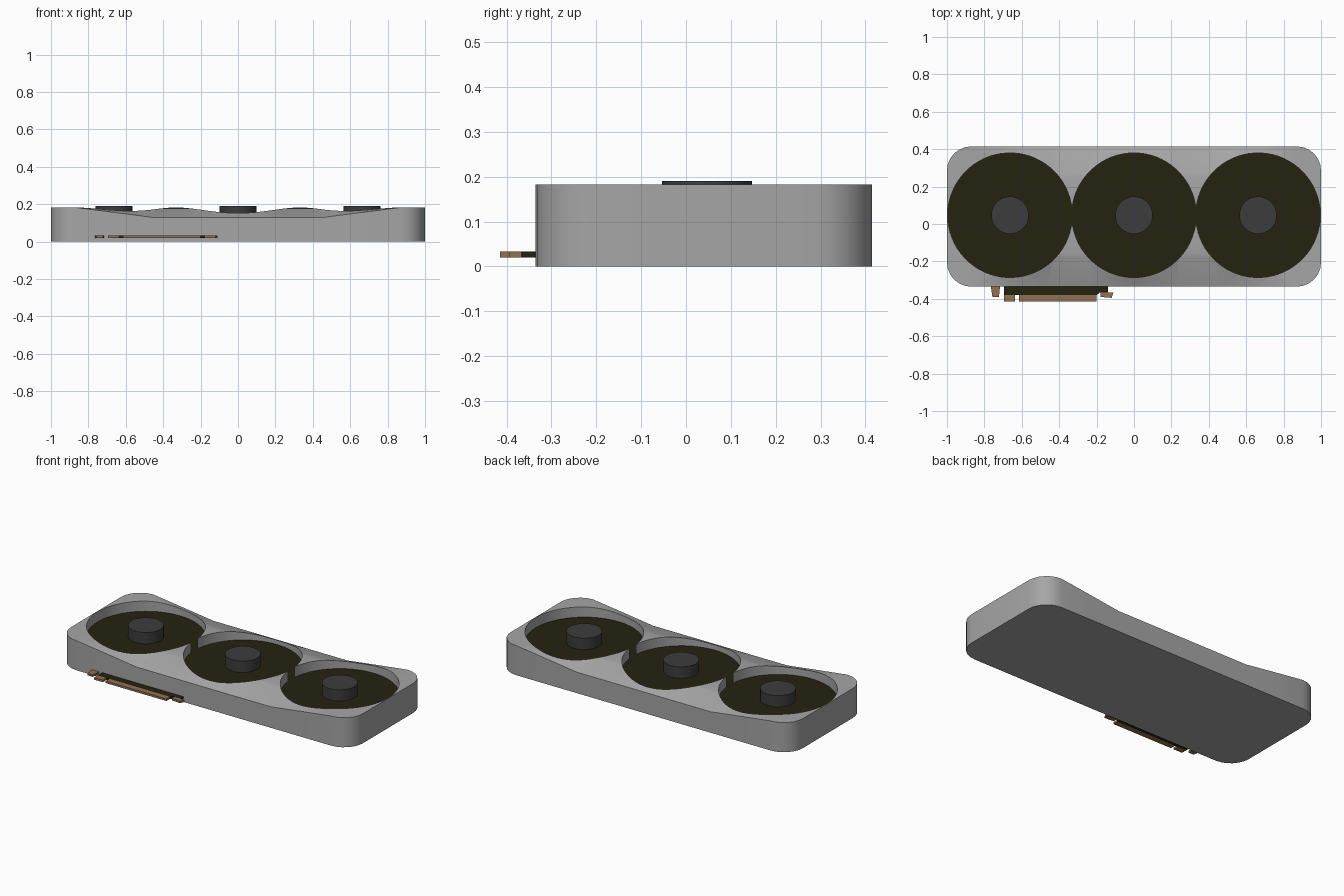
import bpy, bmesh, math

if "Cube" in bpy.data.objects:
    bpy.data.objects.remove(bpy.data.objects["Cube"])


def mat(name, rgb):
    m = bpy.data.materials.new(name)
    m.diffuse_color = (*rgb, 1)
    m.use_nodes = True
    m.node_tree.nodes["Principled BSDF"].inputs["Base Color"].default_value = m.diffuse_color
    return m


GREY = mat("shell grey", (0.38, 0.38, 0.38))
OLIVE = mat("dark olive", (0.018, 0.016, 0.005))
CHARCOAL = mat("hub charcoal", (0.045, 0.045, 0.047))
COPPER = mat("contact copper", (0.29, 0.16, 0.085))

FAN_X, FAN_Y, FAN_R, FLOOR_Z = 0.663, 0.047, 0.333, 0.12
Y0, Y1, TOP = -0.335, 0.415, 0.183


def finish(bm, name, mats, smooth=True):
    bmesh.ops.recalc_face_normals(bm, faces=bm.faces[:])
    me = bpy.data.meshes.new(name)
    bm.to_mesh(me)
    bm.free()
    ob = bpy.data.objects.new(name, me)
    bpy.context.collection.objects.link(ob)
    for m in mats:
        me.materials.append(m)
    if smooth:
        bpy.ops.object.select_all(action='DESELECT')
        ob.select_set(True)
        bpy.context.view_layer.objects.active = ob
        bpy.ops.object.shade_smooth_by_angle(angle=math.radians(25))
    return ob


def arc(cx, cy, r, a0, a1, n):
    """Points along an arc, leaving out the last one."""
    return [(cx + r * math.cos(a0 + (a1 - a0) * i / n),
             cy + r * math.sin(a0 + (a1 - a0) * i / n)) for i in range(n)]


def top_height(x, y):
    """Level at the ends, dipping towards the middle of both long edges."""
    t = min(1, max(0, (0.86 - abs(x)) / 0.40))
    return TOP - 0.053 * t * (abs(y - 0.04) / 0.375) ** 4


# Outer outline: rounded rectangle with extra points along the long edges
R = 0.13
outline = []
for cx, cy, a in ((1 - R, Y1 - R, 0), (-1 + R, Y1 - R, 1), (-1 + R, Y0 + R, 2), (1 - R, Y0 + R, 3)):
    outline += arc(cx, cy, R, a * math.pi / 2, (a + 1) * math.pi / 2, 6)
    end = (a + 1) * math.pi / 2
    outline.append((cx + R * math.cos(end), cy + R * math.sin(end)))
    if a in (0, 2):
        s = 1 if a == 0 else -1
        outline += [(s * x, Y1 if a == 0 else Y0) for x in (0.66, 0.46, 0.23, 0, -0.23, -0.46, -0.66)]

# Opening: three circles that just run into each other
c = math.acos(FAN_X / 2 / FAN_R)
PI = math.pi
opening = (arc(FAN_X, FAN_Y, FAN_R, c - PI, PI - c, 64)
           + arc(0, FAN_Y, FAN_R, c, PI - c, 32)
           + arc(-FAN_X, FAN_Y, FAN_R, c, 2 * PI - c, 64)
           + arc(0, FAN_Y, FAN_R, PI + c, 2 * PI - c, 32))

# Shell with the sunken fan floor
bm = bmesh.new()


def loop(points, z):
    vs = [bm.verts.new((x, y, z)) for x, y in points]
    es = [bm.edges.new((vs[i - 1], vs[i])) for i in range(len(vs))]
    return vs, es


def wall(a, b):
    for i in range(len(a)):
        bm.faces.new((a[i - 1], a[i], b[i], b[i - 1]))


rim_out, e_out = loop(outline, TOP)
rim_in, e_in = loop(opening, TOP)
floor, e_floor = loop(opening, FLOOR_Z)
base, _ = loop(outline, 0)
bmesh.ops.triangle_fill(bm, use_beauty=True, edges=e_out + e_in, normal=(0, 0, 1))
bmesh.ops.triangle_fill(bm, use_beauty=True, edges=e_floor, normal=(0, 0, 1))
for f in bm.faces:
    if all(abs(v.co.z - FLOOR_Z) < 1e-4 for v in f.verts):
        f.material_index = 1
for v in rim_out + rim_in:
    v.co.z = top_height(v.co.x, v.co.y)
wall(rim_out, base)
wall(rim_in, floor)
bm.faces.new(base)
finish(bm, "shell", [GREY, OLIVE])

# Fan hubs
for i, x in enumerate((-FAN_X, 0, FAN_X)):
    bm = bmesh.new()
    bmesh.ops.create_cone(bm, cap_ends=True, segments=40, radius1=0.1, radius2=0.1, depth=0.08)
    bmesh.ops.translate(bm, verts=bm.verts, vec=(x, FAN_Y, 0.15))
    finish(bm, f"fan_hub_{i + 1}", [CHARCOAL])


# Edge connector: flat plates from top-view outlines
def plate(name, pts, m, z0=0.02, z1=0.033):
    bm = bmesh.new()
    f = bm.faces.new([bm.verts.new((x, y, z0)) for x, y in pts])
    ext = bmesh.ops.extrude_face_region(bm, geom=[f])["geom"]
    for v in ext:
        if isinstance(v, bmesh.types.BMVert):
            v.co.z = z1
    # keep a closed plate
    if not f.is_valid:
        bmesh.ops.holes_fill(bm, edges=bm.edges[:], sides=0)
    finish(bm, name, [m], smooth=False)


def rect(x0, x1, y0, y1):
    return [(x0, y0), (x1, y0), (x1, y1), (x0, y1)]


plate("connector_board", [(-0.695, -0.38), (-0.20, -0.38), (-0.18, -0.365), (-0.14, -0.365),
                          (-0.14, -0.32), (-0.695, -0.32)], OLIVE)
plate("contacts_short", rect(-0.695, -0.635, -0.415, -0.38), COPPER)
plate("contacts_long", rect(-0.615, -0.20, -0.415, -0.38), COPPER)
plate("left_tab", [(-0.757, -0.39), (-0.722, -0.39), (-0.715, -0.32), (-0.767, -0.32)], COPPER)
plate("right_hook", [(-0.18, -0.39), (-0.12, -0.395), (-0.11, -0.367), (-0.18, -0.365)], COPPER)
